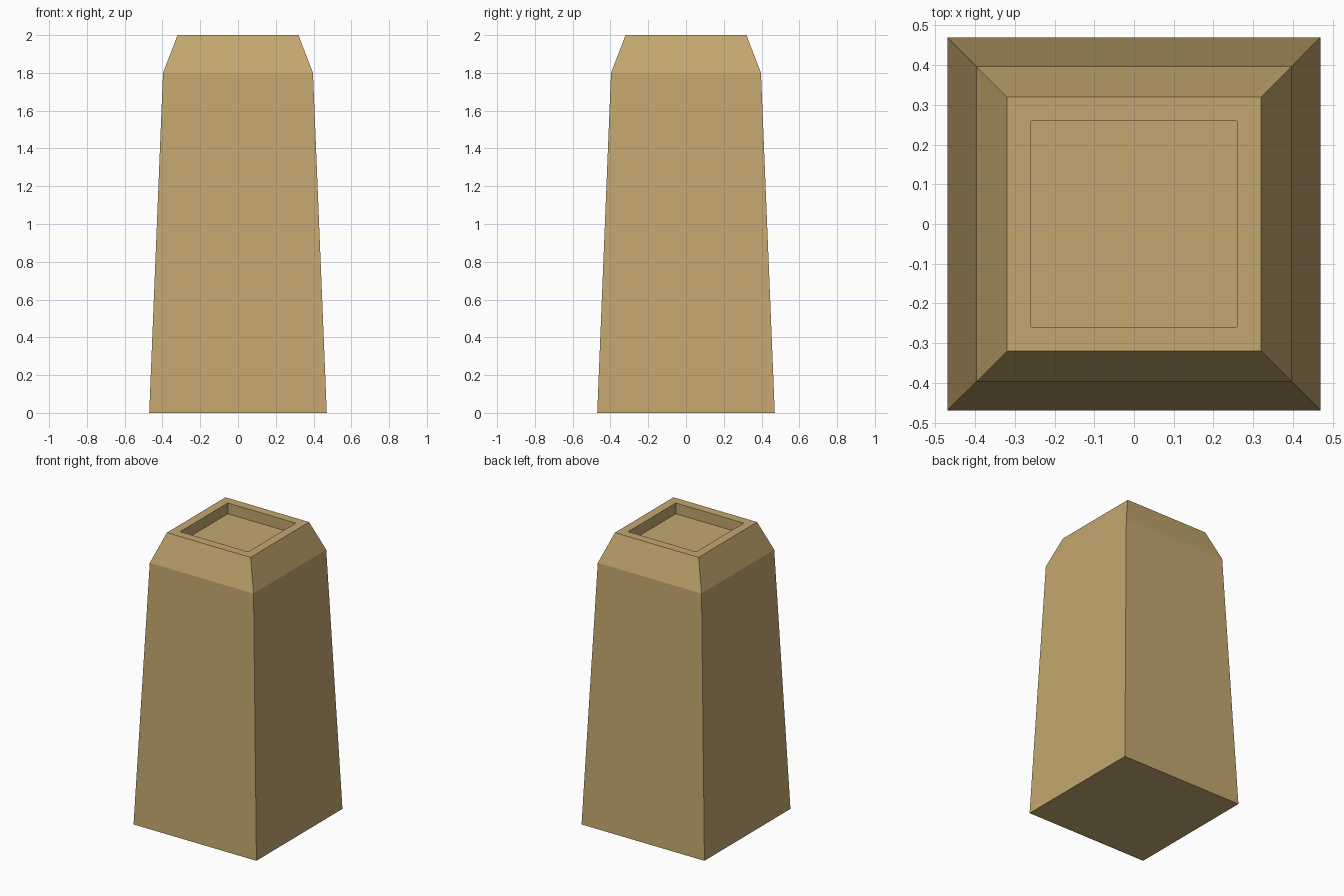
import bpy, bmesh

if "Cube" in bpy.data.objects:
    bpy.data.objects.remove(bpy.data.objects["Cube"])

# One sandy stone colour
stone = bpy.data.materials.new("sandy stone")
stone.diffuse_color = (0.55, 0.39, 0.16, 1)
stone.use_nodes = True
stone.node_tree.nodes["Principled BSDF"].inputs["Base Color"].default_value = stone.diffuse_color

# Square rings from the base up, over the rim and down into the recess
# (half width, height)
PROFILE = [(0.47, 0), (0.397, 1.8), (0.32, 2.0), (0.26, 2.0), (0.26, 1.925)]

bm = bmesh.new()
rings = [[bm.verts.new((sx * r, sy * r, z))
          for sx, sy in ((-1, -1), (1, -1), (1, 1), (-1, 1))]
         for r, z in PROFILE]

# Sides, bevel, rim and recess walls
for low, high in zip(rings, rings[1:]):
    for i in range(4):
        j = (i + 1) % 4
        bm.faces.new((low[i], low[j], high[j], high[i]))

# Underside and recess floor
bm.faces.new(rings[0][::-1])
bm.faces.new(rings[-1])

mesh = bpy.data.meshes.new("tapered_pillar")
bm.to_mesh(mesh)
bm.free()
mesh.materials.append(stone)
pillar = bpy.data.objects.new("tapered_pillar", mesh)
bpy.context.collection.objects.link(pillar)
